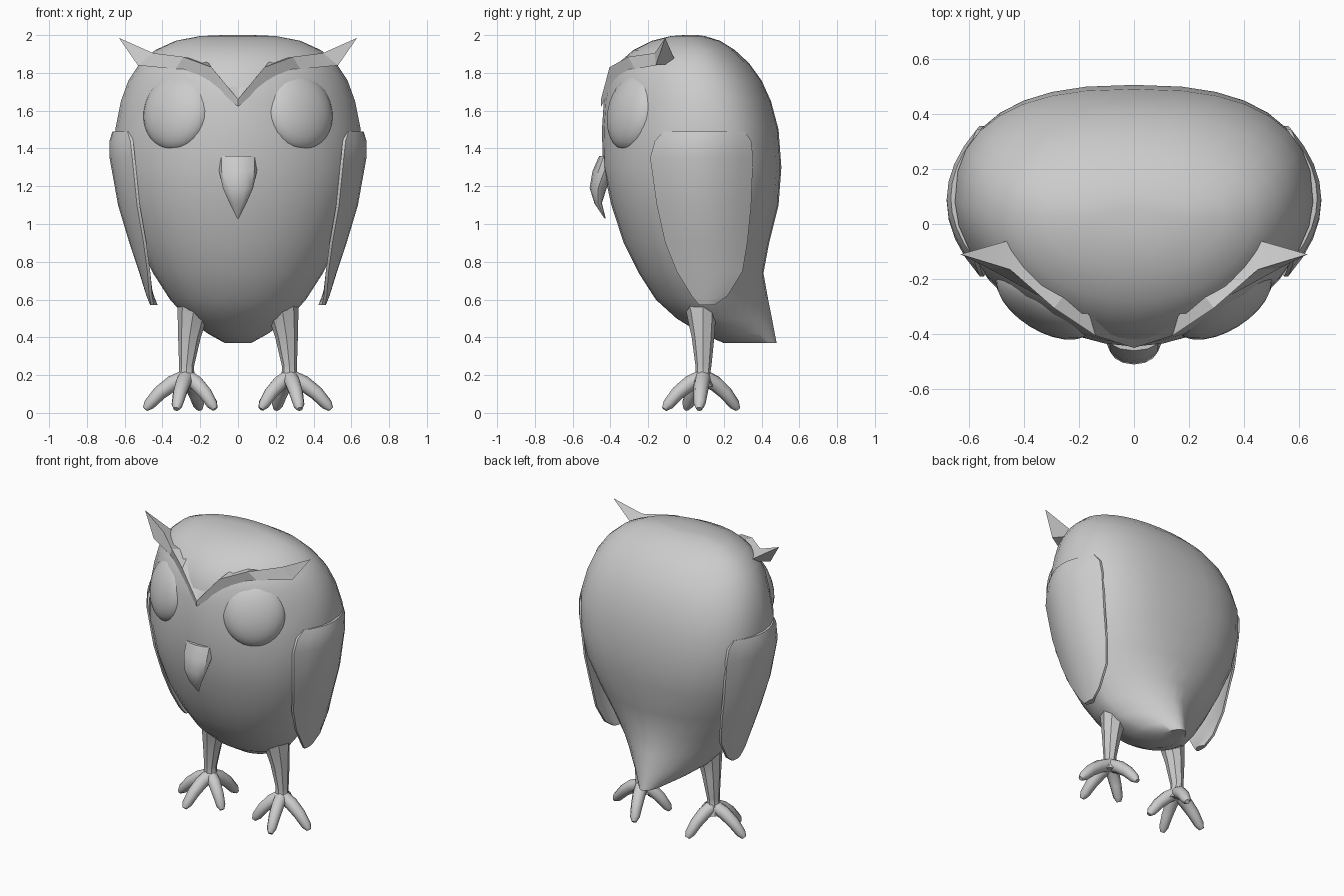
import bpy, bmesh, math
from mathutils import Vector, Matrix

if "Cube" in bpy.data.objects:
    bpy.data.objects.remove(bpy.data.objects["Cube"], do_unlink=True)

grey = bpy.data.materials.new("plain grey")
grey.use_nodes = True
grey.diffuse_color = (0.6, 0.6, 0.6, 1)
grey.node_tree.nodes["Principled BSDF"].inputs["Base Color"].default_value = (0.6, 0.6, 0.6, 1)


def finish(name, bm, angle=35):
    bmesh.ops.recalc_face_normals(bm, faces=bm.faces)
    mesh = bpy.data.meshes.new(name)
    bm.to_mesh(mesh)
    bm.free()
    mesh.materials.append(grey)
    obj = bpy.data.objects.new(name, mesh)
    bpy.context.collection.objects.link(obj)
    bpy.ops.object.select_all(action="DESELECT")
    obj.select_set(True)
    bpy.context.view_layer.objects.active = obj
    bpy.ops.object.shade_smooth_by_angle(angle=math.radians(angle))


def loft(name, rings, angle=35, mirror=False):
    """Skin a list of equal-length closed rings and cap both ends."""
    for side in ((1, -1) if mirror else (1,)):
        bm = bmesh.new()
        rows = [[bm.verts.new((p[0] * side, p[1], p[2])) for p in ring] for ring in rings]
        count = len(rows[0])
        for a, b in zip(rows, rows[1:]):
            for i in range(count):
                j = (i + 1) % count
                bm.faces.new((a[i], a[j], b[j], b[i]))
        bm.faces.new(rows[0])
        bm.faces.new(rows[-1])
        bmesh.ops.remove_doubles(bm, verts=bm.verts, dist=0.0005)
        prefix = ("left_" if side > 0 else "right_") if mirror else ""
        finish(prefix + name, bm, angle)


def oval(z, w, front, back, mid, nf=2, nb=2, x=0, count=32):
    """Horizontal ring with separate front and back depth and roundness."""
    ring = []
    for i in range(count):
        a = 2 * math.pi * i / count
        c, s = math.cos(a), math.sin(a)
        n, end = (nb, back) if s > 0 else (nf, front)
        ring.append((x + w * math.copysign(abs(c) ** (2 / n), c),
                     mid + (end - mid) * abs(s) ** (2 / n), z))
    return ring


def tube(points, radii, count=8):
    """Rings facing along a path."""
    rings = []
    for i, p in enumerate(points):
        d = points[min(i + 1, len(points) - 1)] - points[max(i - 1, 0)]
        side = d.cross(Vector((0, 0, 1))).normalized()
        up = side.cross(d).normalized()
        rings.append([p + radii[i] * (side * math.cos(2 * math.pi * k / count)
                                      + up * math.sin(2 * math.pi * k / count))
                      for k in range(count)])
    return rings


# Body with tail: height, half width, front, back, widest depth, roundness
body = [
    (0.37, 0.07, 0.20, 0.48, 0.33, 2, 2),
    (0.42, 0.16, 0.08, 0.47, 0.24, 2, 1.6),
    (0.50, 0.27, -0.05, 0.455, 0.16, 2, 1.5),
    (0.60, 0.36, -0.16, 0.435, 0.12, 2, 1.5),
    (0.74, 0.45, -0.25, 0.41, 0.10, 2, 1.8),
    (0.90, 0.53, -0.33, 0.44, 0.09, 2, 2.1),
    (1.10, 0.60, -0.395, 0.49, 0.09, 2, 2.4),
    (1.30, 0.64, -0.44, 0.505, 0.09, 1.95, 2.5),
    (1.50, 0.65, -0.445, 0.49, 0.08, 1.8, 2.5),
    (1.65, 0.62, -0.435, 0.45, 0.07, 1.75, 2.4),
    (1.76, 0.58, -0.41, 0.40, 0.06, 1.8, 2.3),
    (1.85, 0.52, -0.36, 0.335, 0.05, 1.9, 2.2),
    (1.92, 0.44, -0.28, 0.26, 0.04, 2, 2.2),
    (1.97, 0.33, -0.18, 0.18, 0.03, 2, 2),
    (1.995, 0.2, -0.08, 0.1, 0.03, 2, 2),
    (2.00, 0.08, -0.01, 0.06, 0.03, 2, 2),
]
loft("body", [oval(*row) for row in body], 50)

# Eyes
for side, label in ((1, "left"), (-1, "right")):
    bm = bmesh.new()
    bmesh.ops.create_uvsphere(bm, u_segments=24, v_segments=16, radius=1)
    turn = Matrix.Rotation(side * math.radians(32), 4, "Z") @ Matrix.Rotation(math.radians(-13), 4, "X")
    bm.transform(Matrix.Translation((side * 0.322, -0.28, 1.595)) @ turn
                 @ Matrix.Diagonal((0.2, 0.1, 0.21, 1)))
    finish(label + "_eye", bm)

# Brows ending in ear tufts: bottom, ridge and back edge of each section
tip = (0.63, -0.11, 1.985)
loft("brow", [
    [(0, -0.45, 1.62), (0, -0.45, 1.66), (0, -0.36, 1.84)],
    [(0.17, -0.375, 1.77), (0.14, -0.405, 1.83), (0.16, -0.335, 1.855)],
    [(0.33, -0.27, 1.82), (0.29, -0.305, 1.885), (0.24, -0.24, 1.875)],
    [(0.53, -0.16, 1.84), (0.45, -0.165, 1.905), (0.42, -0.05, 1.85)],
    [tip, tip, tip],
], 20, mirror=True)

# Beak
loft("beak", [oval(z, w, f, b, (f + b) / 2, count=12) for z, w, f, b in (
    (1.36, 0.1, -0.46, -0.36), (1.28, 0.1, -0.495, -0.37), (1.19, 0.08, -0.51, -0.42),
    (1.11, 0.045, -0.485, -0.445), (1.03, 0.004, -0.432, -0.425))])

# Wings: curved plates, height, front edge, back edge, outer reach, wrap
rings = []
for z, front, back, reach, wrap in (
        (0.57, 0.07, 0.15, 0.465, 0.005), (0.62, 0.03, 0.22, 0.485, 0.015),
        (0.75, -0.05, 0.30, 0.525, 0.045), (0.9, -0.11, 0.325, 0.575, 0.075),
        (1.1, -0.155, 0.345, 0.635, 0.1), (1.35, -0.19, 0.355, 0.68, 0.12),
        (1.44, -0.165, 0.345, 0.68, 0.11), (1.49, -0.12, 0.31, 0.665, 0.08)):
    outer, inner = [], []
    for i in range(9):
        t = i / 4 - 1
        y = (front + back) / 2 + t * (back - front) / 2
        x = reach - wrap * t * t
        outer.append((x, y, z))
        inner.append((x - 0.04 + 0.025 * t * t, y, z))
    rings.append(outer + inner[::-1])
loft("wing", rings, 40, mirror=True)

# Legs
loft("leg", [oval(z, w, f, b, 0.09, x=x, count=8) for z, w, f, b, x in (
    (0.6, 0.1, -0.02, 0.2, 0.22), (0.54, 0.085, 0.0, 0.16, 0.235), (0.4, 0.06, 0.03, 0.15, 0.257),
    (0.25, 0.04, 0.05, 0.135, 0.272), (0.22, 0.04, 0.05, 0.13, 0.272),
    (0.14, 0.06, 0.04, 0.15, 0.272))], 30, mirror=True)

# Toes
ankle = Vector((0.272, 0.09, 0.19))
for label, dx, dy in (("outer", 0.22, -0.02), ("front", 0.055, -0.205),
                      ("inner", -0.15, -0.09), ("back", -0.07, 0.185)):
    path = [ankle + Vector((dx * t, dy * t, drop)) for t, drop in
            ((0, 0), (0.35, -0.035), (0.65, -0.085), (0.9, -0.145), (1, -0.17))]
    loft(label + "_toe", tube(path, (0.042, 0.042, 0.038, 0.031, 0.015)), 50, mirror=True)
